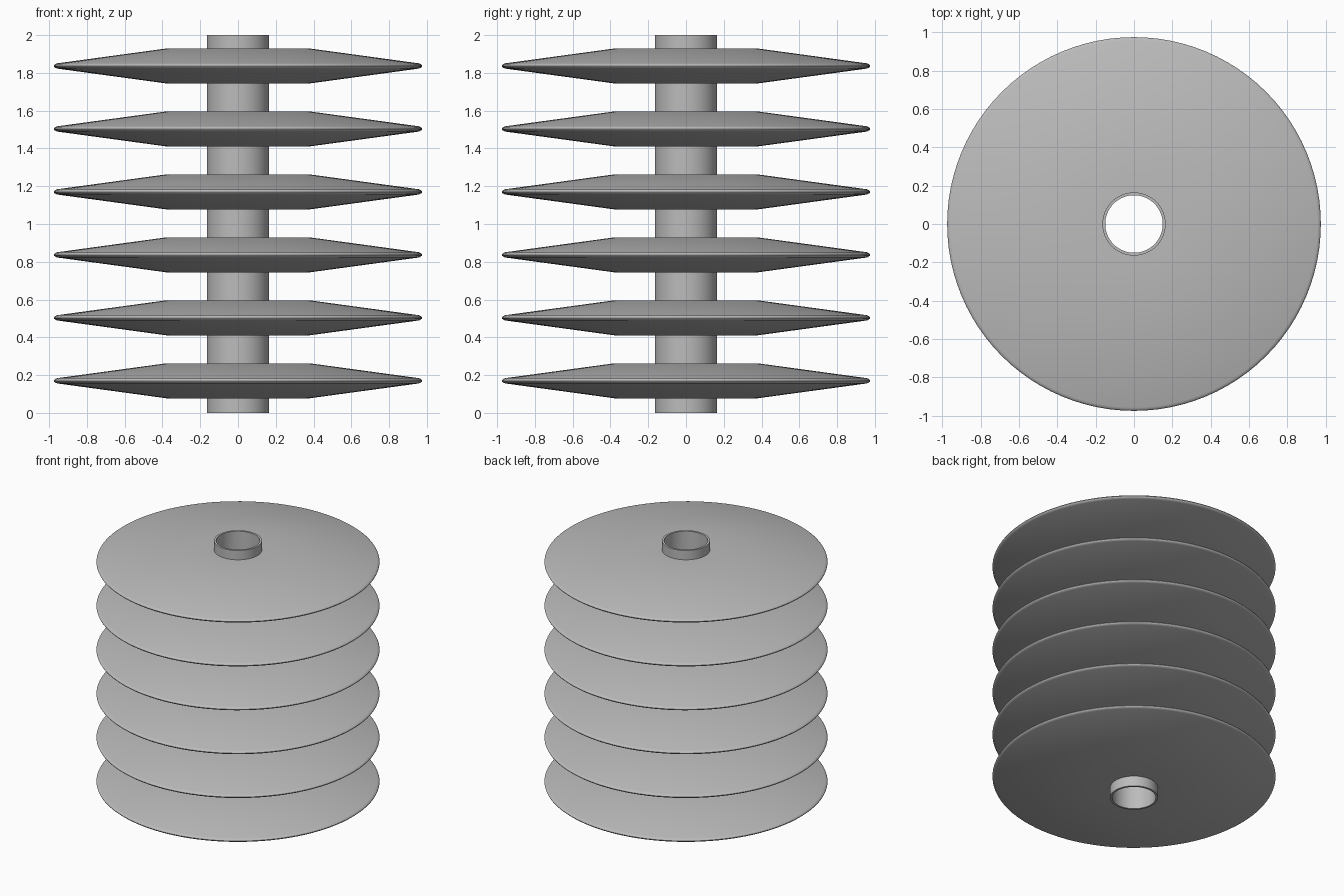
import bpy
import bmesh
import math
from mathutils import Matrix

cube = bpy.data.objects.get("Cube")
if cube:
    bpy.data.objects.remove(cube, do_unlink=True)

SIDES = 96
PIPE_R, BORE_R = 0.165, 0.15
DISC_COUNT, PITCH, FIRST_Z = 6, 1 / 3, 0.17

grey = bpy.data.materials.new("light grey")
grey.use_nodes = True
colour = (0.5, 0.5, 0.5, 1)
grey.diffuse_color = colour
grey.node_tree.nodes["Principled BSDF"].inputs["Base Color"].default_value = colour


def lathe(name, profile, z=0):
    """Revolve a closed (radius, height) profile around the z axis."""
    bm = bmesh.new()
    ring = [bm.verts.new((r, 0, h)) for r, h in profile]
    edges = [bm.edges.new((a, b)) for a, b in zip(ring, ring[1:] + ring[:1])]
    bmesh.ops.spin(bm, geom=ring + edges, cent=(0, 0, 0), axis=(0, 0, 1),
                   angle=math.tau, steps=SIDES, use_merge=True)
    bmesh.ops.remove_doubles(bm, verts=bm.verts, dist=1e-5)
    bmesh.ops.recalc_face_normals(bm, faces=bm.faces)
    mesh = bpy.data.meshes.new(name)
    bm.to_mesh(mesh)
    bm.free()
    mesh.materials.append(grey)
    obj = bpy.data.objects.new(name, mesh)
    obj.location.z = z
    bpy.context.collection.objects.link(obj)
    bpy.ops.object.select_all(action='DESELECT')
    obj.select_set(True)
    bpy.context.view_layer.objects.active = obj
    bpy.ops.object.shade_smooth_by_angle(angle=math.radians(35))
    return obj


# Hollow centre tube
lathe("centre_tube", [(BORE_R, 0), (PIPE_R, 0), (PIPE_R, 2), (BORE_R, 2)])

# Tapered discs with a flat hub and a rounded rim
upper = [(PIPE_R - 0.005, 0.0925), (0.38, 0.0925), (0.957, 0.014),
         (0.967, 0.010), (0.973, 0.005)]
lower = [(r, -h) for r, h in reversed(upper)]
for i in range(DISC_COUNT):
    lathe(f"disc_{i + 1}", upper + [(0.975, 0)] + lower, FIRST_Z + i * PITCH)
